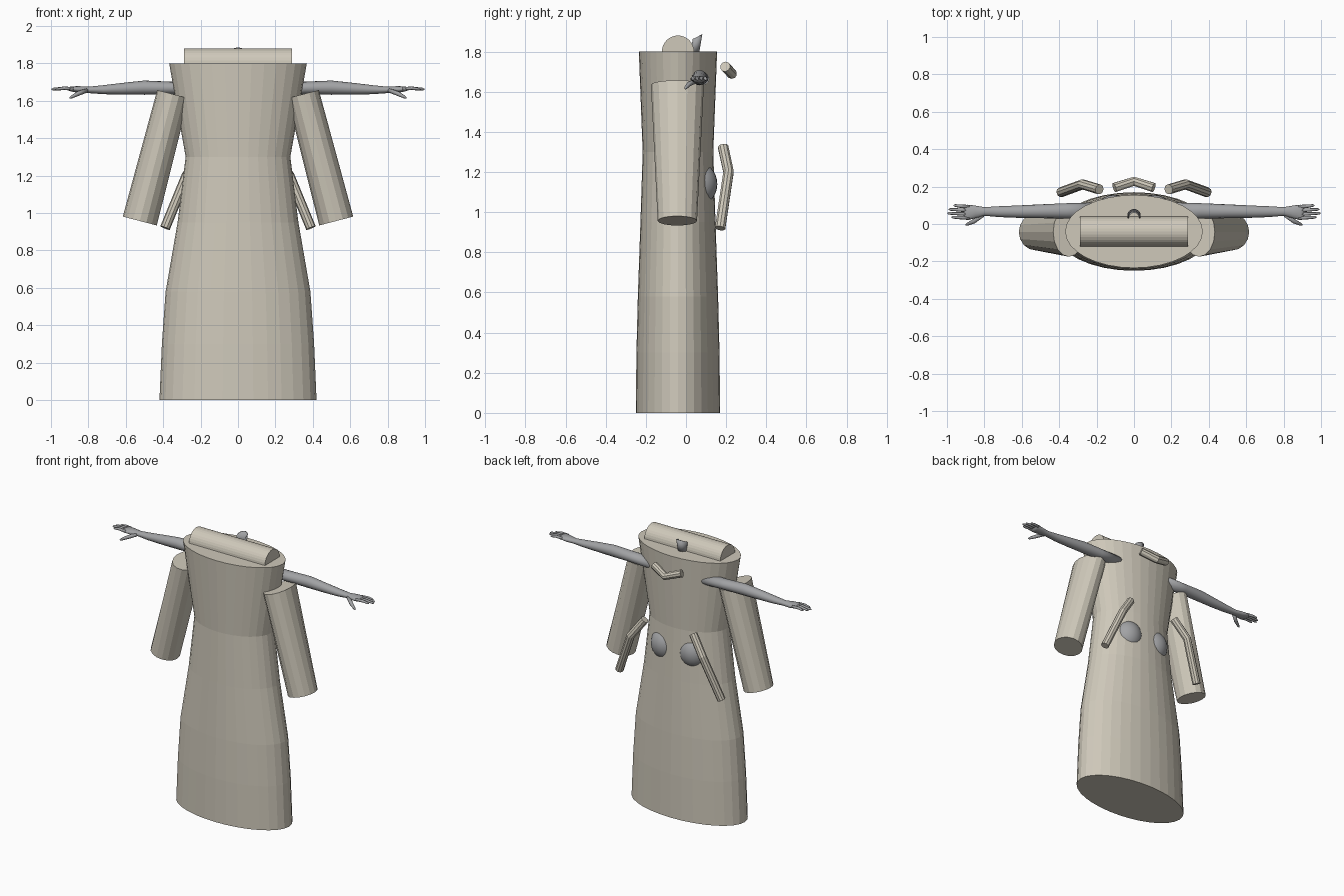
import bpy, bmesh, math
from mathutils import Vector

if "Cube" in bpy.data.objects:
    bpy.data.objects.remove(bpy.data.objects["Cube"])


def material(name, rgb):
    m = bpy.data.materials.new(name)
    m.use_nodes = True
    m.diffuse_color = (*rgb, 1)
    m.node_tree.nodes["Principled BSDF"].inputs["Base Color"].default_value = (*rgb, 1)
    return m


CLOTH = material("cream cloth", (0.62, 0.58, 0.49))
GREY = material("plain grey", (0.36, 0.365, 0.375))


def finish(name, bm, mat, smooth=False):
    bmesh.ops.recalc_face_normals(bm, faces=bm.faces)
    me = bpy.data.meshes.new(name)
    bm.to_mesh(me)
    bm.free()
    me.materials.append(mat)
    for p in me.polygons:
        p.use_smooth = smooth
    ob = bpy.data.objects.new(name, me)
    bpy.context.collection.objects.link(ob)
    return ob


def tube(name, sections, mat, sides=16, smooth=False):
    """Capped elliptical tube; each section is (x, y, z, radius across, radius in y)."""
    bm = bmesh.new()
    pts = [Vector(s[:3]) for s in sections]
    rings = []
    for i, s in enumerate(sections):
        # mitre direction at each section
        dirs = [(b - a).normalized() for a, b in zip(pts, pts[1:])][max(i - 1, 0):i + 1]
        t = sum(dirs, Vector()).normalized()
        across = t.cross(Vector((0, 1, 0))).normalized()
        depth = across.cross(t)
        rings.append([bm.verts.new(pts[i] + across * s[3] * math.cos(a) + depth * s[4] * math.sin(a))
                      for a in (math.tau * k / sides for k in range(sides))])
    for lo, hi in zip(rings, rings[1:]):
        for k in range(sides):
            n = (k + 1) % sides
            bm.faces.new((lo[k], lo[n], hi[n], hi[k]))
    bm.faces.new(rings[0])
    bm.faces.new(rings[-1])
    return finish(name, bm, mat, smooth)


def rod(name, points, r):
    return tube(name, [(*p, r, r) for p in points], CLOTH, 10)


# Gown: skirt and bodice
CY = -0.04
tube("skirt", [(0, CY, 0, .42, .21), (0, CY, .3, .407, .207), (0, CY, .58, .387, .2),
               (0, CY, .95, .323, .187), (0, CY, 1.3, .28, .176)], CLOTH, 32)
tube("bodice", [(0, CY, 1.3, .28, .176), (0, CY, 1.8, .368, .195)], CLOTH, 32)

# Roll lying across the neck
tube("neck_roll", [(-.29, CY, 1.8, .08, .08), (.29, CY, 1.8, .08, .08)], CLOTH, 32)

# Open half-round collar behind the roll
bm = bmesh.new()
steps = 12
rows = []
for k in range(steps + 1):
    a = math.radians(-20 + 220 * k / steps)
    c, s = math.cos(a), math.sin(a)
    rows.append([bm.verts.new((r * c, y + r * s, z + slope * s))
                 for r, y, z, slope in ((.03, .035, 1.79, 0), (.036, .045, 1.868, .016),
                                        (.031, .045, 1.868, .016), (.025, .035, 1.79, 0))])
for a, b in zip(rows, rows[1:]):
    for j in range(4):
        n = (j + 1) % 4
        bm.faces.new((a[j], b[j], b[n], a[n]))
bm.faces.new(rows[0])
bm.faces.new(rows[-1])
finish("back_collar", bm, GREY, True)

# Bent rod behind the shoulders
rod("upper_back_rod", [(-.105, .195, 1.725), (0, .228, 1.69), (.105, .195, 1.725)], .026)

for side, s in (("left", 1), ("right", -1)):
    # Sleeve hanging from the shoulder
    tube(side + "_sleeve", [(s * .348, -.043, 1.635, .087, .132),
                            (s * .525, -.043, .957, .094, .098)], CLOTH, 16)

    # Outstretched arm with palm
    arm = [(.2, .07, 1.665, .035, .045), (.36, .07, 1.668, .034, .041),
           (.5, .068, 1.67, .038, .037), (.62, .066, 1.664, .031, .033),
           (.72, .066, 1.659, .024, .029), (.8, .067, 1.658, .017, .023),
           (.85, .065, 1.66, .018, .034), (.89, .062, 1.663, .014, .041),
           (.91, .062, 1.664, .008, .037)]
    tube(side + "_arm", [(s * x, *rest) for x, *rest in arm], GREY, 16, True)

    # Fingers and thumb
    for i, tip in enumerate((.975, .997, .99, .965)):
        y0, y1 = .032 + .02 * i, .036 + .021 * i
        tube(f"{side}_finger_{i + 1}",
             [(s * .88, y0, 1.664, .009, .01), (s * .93, (y0 + y1) / 2, 1.667, .009, .009),
              (s * (tip - .008), y1, 1.662, .007, .007), (s * tip, y1, 1.66, .003, .003)],
             GREY, 8, True)
    tube(side + "_thumb", [(s * .81, .05, 1.655, .012, .014), (s * .855, .015, 1.638, .012, .012),
                           (s * .89, -.001, 1.62, .008, .008), (s * .9, -.004, 1.614, .003, .003)],
         GREY, 8, True)

    # Bent rod at the hip
    rod(side + "_hip_rod", [(s * .185, .185, 1.325), (s * .275, .212, 1.2), (s * .39, .17, .92)], .027)

    # Rounded bump at the back of the waist
    bm = bmesh.new()
    bmesh.ops.create_uvsphere(bm, u_segments=24, v_segments=16, radius=.1)
    bmesh.ops.scale(bm, vec=(1, 1, 1.1), verts=bm.verts)
    bmesh.ops.translate(bm, vec=(s * .108, .056, 1.14), verts=bm.verts)
    finish(side + "_back_bump", bm, GREY, True)
